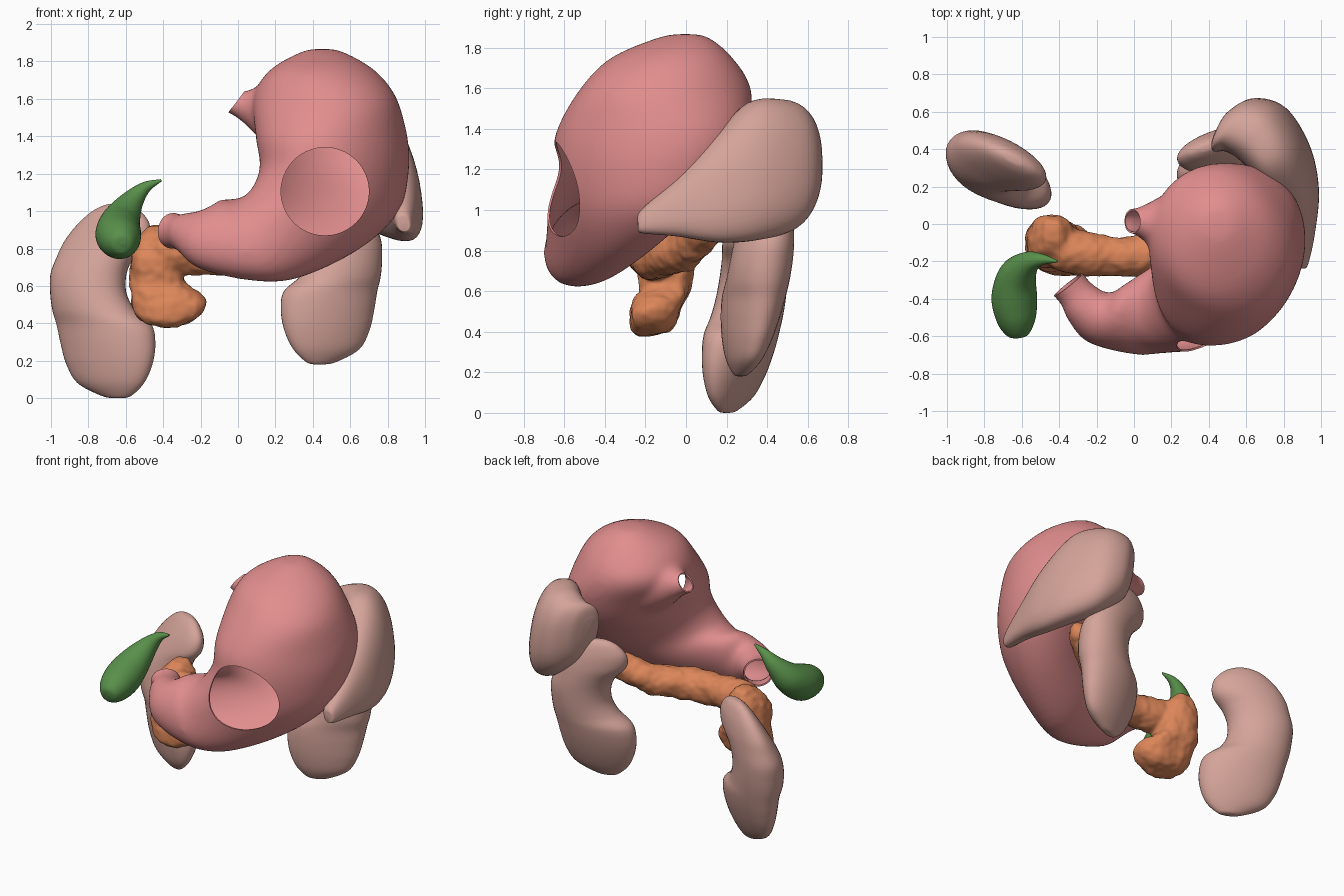
import bpy, bmesh, math
from mathutils import Vector, noise

if "Cube" in bpy.data.objects:
    bpy.data.objects.remove(bpy.data.objects["Cube"])


def material(name, rgb):
    m = bpy.data.materials.new(name)
    m.diffuse_color = (*rgb, 1)
    m.use_nodes = True
    m.node_tree.nodes["Principled BSDF"].inputs["Base Color"].default_value = m.diffuse_color
    return m


def spline(a, b, c, d, t):
    return 0.5 * (2 * b + (c - a) * t + (2 * a - 5 * b + 4 * c - d) * t * t
                  + (3 * b - a - 3 * c + d) * t ** 3)


def loft(bm, stations, power=2.0, steps=6, sides=40):
    """Closed skin through rings given as (centre, half axis u, half axis v)."""
    st = [[Vector(p) for p in s] for s in stations]
    n = len(st)
    rings = []
    for i in range(n - 1):
        q = [st[max(i - 1, 0)], st[i], st[i + 1], st[min(i + 2, n - 1)]]
        for k in range(steps + (i == n - 2)):
            c, u, v = [spline(*(s[j] for s in q), k / steps) for j in range(3)]
            ring = []
            for a in range(sides):
                ca, sa = math.cos(a * math.tau / sides), math.sin(a * math.tau / sides)
                e = 2 / power
                ring.append(bm.verts.new(c + u * math.copysign(abs(ca) ** e, ca)
                                         + v * math.copysign(abs(sa) ** e, sa)))
            rings.append(ring)
    faces = [bm.faces.new(rings[0][::-1]), bm.faces.new(rings[-1])]
    for r, s in zip(rings, rings[1:]):
        for a in range(sides):
            b = (a + 1) % sides
            faces.append(bm.faces.new((r[a], r[b], s[b], s[a])))
    bmesh.ops.recalc_face_normals(bm, faces=faces)


def round_stations(points, ref=(-.6, 0, .8)):
    """Turn (x, y, z, radius) path points into rings square to the path."""
    p = [Vector(q[:3]) for q in points]
    out = []
    for i, q in enumerate(points):
        t = (p[min(i + 1, len(p) - 1)] - p[max(i - 1, 0)]).normalized()
        u = t.cross(Vector(ref)).normalized()
        out.append((p[i], u * q[3], t.cross(u) * q[3]))
    return out


def make(name, bm, mat):
    me = bpy.data.meshes.new(name)
    bm.to_mesh(me)
    bm.free()
    ob = bpy.data.objects.new(name, me)
    bpy.context.collection.objects.link(ob)
    me.materials.append(mat)
    return ob


def bake(ob):
    dg = bpy.context.evaluated_depsgraph_get()
    dg.update()
    me = bpy.data.meshes.new_from_object(ob.evaluated_get(dg))
    ob.modifiers.clear()
    ob.data = me


def fuse(ob, voxel, rounds):
    r = ob.modifiers.new("fuse", 'REMESH')
    r.mode = 'VOXEL'
    r.voxel_size = voxel
    s = ob.modifiers.new("soften", 'SMOOTH')
    s.iterations = rounds
    bake(ob)


def smooth(ob):
    bpy.ops.object.select_all(action='DESELECT')
    ob.select_set(True)
    bpy.context.view_layer.objects.active = ob
    bpy.ops.object.shade_smooth_by_angle(angle=math.radians(50))


pink = material("pink", (0.76, 0.27, 0.27))
flesh = material("flesh", (0.66, 0.37, 0.32))
orange = material("orange", (0.72, 0.24, 0.10))
green = material("green", (0.10, 0.28, 0.07))

# Stomach: bag from fundus to pylorus, plus the gullet stub
bm = bmesh.new()
bag = [((.45, 0, 1.868), (.01, 0, 0), (0, .01, 0)),
       ((.45, -.01, 1.852), (.11, 0, 0), (0, .12, 0)),
       ((.45, -.07, 1.75), (.285, 0, 0), (0, .30, 0)),
       ((.465, -.10, 1.6), (.385, 0, 0), (-.02, .42, 0)),
       ((.50, -.16, 1.4), (.40, 0, 0), (.07, .475, 0)),
       ((.515, -.21, 1.225), (.385, 0, -.025), (.10, .455, 0)),
       ((.47, -.285, 1.065), (.36, 0, -.085), (.13, .395, 0)),
       ((.33, -.375, .93), (.285, 0, -.15), (.10, .31, 0)),
       ((.135, -.455, .85), (.165, -.04, -.215), (.04, .235, 0)),
       ((-.025, -.51, .845), (.075, -.05, -.215), (0, .18, 0)),
       ((-.19, -.50, .85), (-.01, -.02, -.16), (.06, .13, 0)),
       ((-.28, -.42, .88), (0, 0, -.11), (.08, .085, 0)),
       ((-.32, -.36, .89), (0, 0, -.095), (.075, .065, 0)),
       ((-.41, -.26, .91), (0, 0, -.11), (.085, .07, 0))]
loft(bm, bag)
loft(bm, round_stations([(.32, -.02, 1.50, .24), (.23, -.01, 1.52, .20), (.13, .005, 1.545, .145),
                         (.06, .01, 1.56, .10), (-.005, .015, 1.575, .068),
                         (-.08, .015, 1.61, .068)], (0, 1, 0)))
stomach = make("stomach", bm, pink)
fuse(stomach, 0.02, 14)

# Open the gullet and pylorus ends
bm = bmesh.new()
bm.from_mesh(stomach.data)
for co, no, near in (((-.015, .015, 1.575), (-.8, 0, .6), lambda c: c.x < .07 and c.z > 1.35),
                     ((-.345, -.32, .9), (-.62, .78, .1), lambda c: c.x < -.15 and c.z < 1.2)):
    faces = [f for f in bm.faces if near(f.calc_center_median())]
    geom = list({v for f in faces for v in f.verts}) + list({e for f in faces for e in f.edges}) + faces
    bmesh.ops.bisect_plane(bm, geom=geom, plane_co=co, plane_no=no, clear_outer=True)
bm.to_mesh(stomach.data)
bm.free()

# Thin wall and round window in the front
bm = bmesh.new()
bmesh.ops.create_cone(bm, cap_ends=True, segments=64, radius1=.235, radius2=.235, depth=.6)
cutter = make("window_cutter", bm, pink)
cutter.location = (.465, -.68, 1.105)
cutter.rotation_euler = (math.pi / 2, 0, 0)
cutter.hide_render = True
wall = stomach.modifiers.new("wall", 'SOLIDIFY')
wall.thickness = 0.01
wall.offset = -1
cut = stomach.modifiers.new("window", 'BOOLEAN')
cut.operation = 'DIFFERENCE'
cut.object = cutter
bake(stomach)
bpy.data.objects.remove(cutter)
smooth(stomach)

# Kidneys: flat slices (z, outer x, inner x), the second mirrored and shifted
slices = [(0, -.66, -.62), (.012, -.73, -.57), (.08, -.86, -.50), (.18, -.92, -.455),
          (.29, -.95, -.44), (.39, -.97, -.46), (.47, -.99, -.55), (.56, -1, -.60),
          (.66, -1, -.60), (.75, -.97, -.56), (.84, -.93, -.48), (.93, -.86, -.47),
          (1.0, -.78, -.52), (1.033, -.71, -.58), (1.04, -.66, -.63)]


def kidney(name, side, dx, dy, dz, lean, turn):
    st = []
    for z, xo, xi in slices:
        cx, h = (xo + xi) / 2, (xi - xo) / 2
        t = .01 + .15 * math.sin(math.pi * min(z / 1.04, 1)) ** .55
        cy = .22 + .14 * z - .5 * turn * (cx + .72)
        h *= .97
        st.append(((side * cx + dx + lean * z, cy + dy, z + dz),
                   (side * h, -turn * h, 0), (side * turn * .8 * t, .9 * t, 0)))
    bm = bmesh.new()
    loft(bm, st)
    smooth(make(name, bm, flesh))


kidney("right_kidney", 1, 0, 0, 0, 0, .5)
kidney("left_kidney", -1, -.205, .06, .18, -.04, .3)

# Spleen: curved leaf wrapped behind the stomach
bm = bmesh.new()
leaf = [(.885, -.238, .93, .03, .02, 0), (.885, -.215, .945, .06, .045, 0),
        (.885, -.05, 1.01, .14, .08, .1), (.865, .15, 1.10, .26, .12, .3),
        (.80, .33, 1.19, .34, .155, .6), (.69, .48, 1.22, .325, .18, .9),
        (.57, .53, 1.25, .26, .16, 1.1), (.475, .50, 1.28, .19, .12, 1.2),
        (.44, .48, 1.29, .09, .06, 1.2)]
loft(bm, [((x, y, z), (-.14 * h, -.03 * h, h), (t * math.cos(a), t * math.sin(a), 0))
          for x, y, z, h, t, a in leaf], 2.4)
smooth(make("spleen", bm, flesh))

# Pancreas: upright head and long tail, fused and made lumpy
bm = bmesh.new()
head = [(-.38, -.18, .38, .06, .05), (-.38, -.17, .41, .14, .10), (-.37, -.155, .49, .20, .12),
        (-.39, -.13, .56, .18, .125), (-.43, -.10, .62, .145, .125), (-.44, -.10, .75, .13, .14),
        (-.44, -.06, .87, .09, .105), (-.44, -.04, .92, .04, .05)]
loft(bm, [((x, y, z), (a, -.1 * a, 0), (.1 * b, b, 0)) for x, y, z, a, b in head], 2.7)
loft(bm, round_stations([(-.48, -.12, .76, .08), (-.33, -.15, .78, .12), (-.15, -.17, .77, .11),
                         (.05, -.16, .77, .11), (.28, -.02, .80, .10), (.47, .08, .885, .09),
                         (.6, .14, .95, .065), (.65, .16, .97, .02)]))
pancreas = make("pancreas", bm, orange)
fuse(pancreas, 0.015, 5)
for v in pancreas.data.vertices:
    v.co += v.normal * (.012 * noise.noise(v.co * 9) + .007 * noise.noise(v.co * 24))
smooth(pancreas)

# Gallbladder: drop with a bent, thinning neck
bm = bmesh.new()
loft(bm, round_stations([(-.62, -.605, .82, .01), (-.62, -.59, .825, .06), (-.63, -.51, .845, .105),
                         (-.64, -.39, .88, .122), (-.62, -.27, .96, .10), (-.56, -.205, 1.06, .06),
                         (-.49, -.19, 1.13, .03), (-.41, -.20, 1.165, .006)]))
smooth(make("gallbladder", bm, green))
